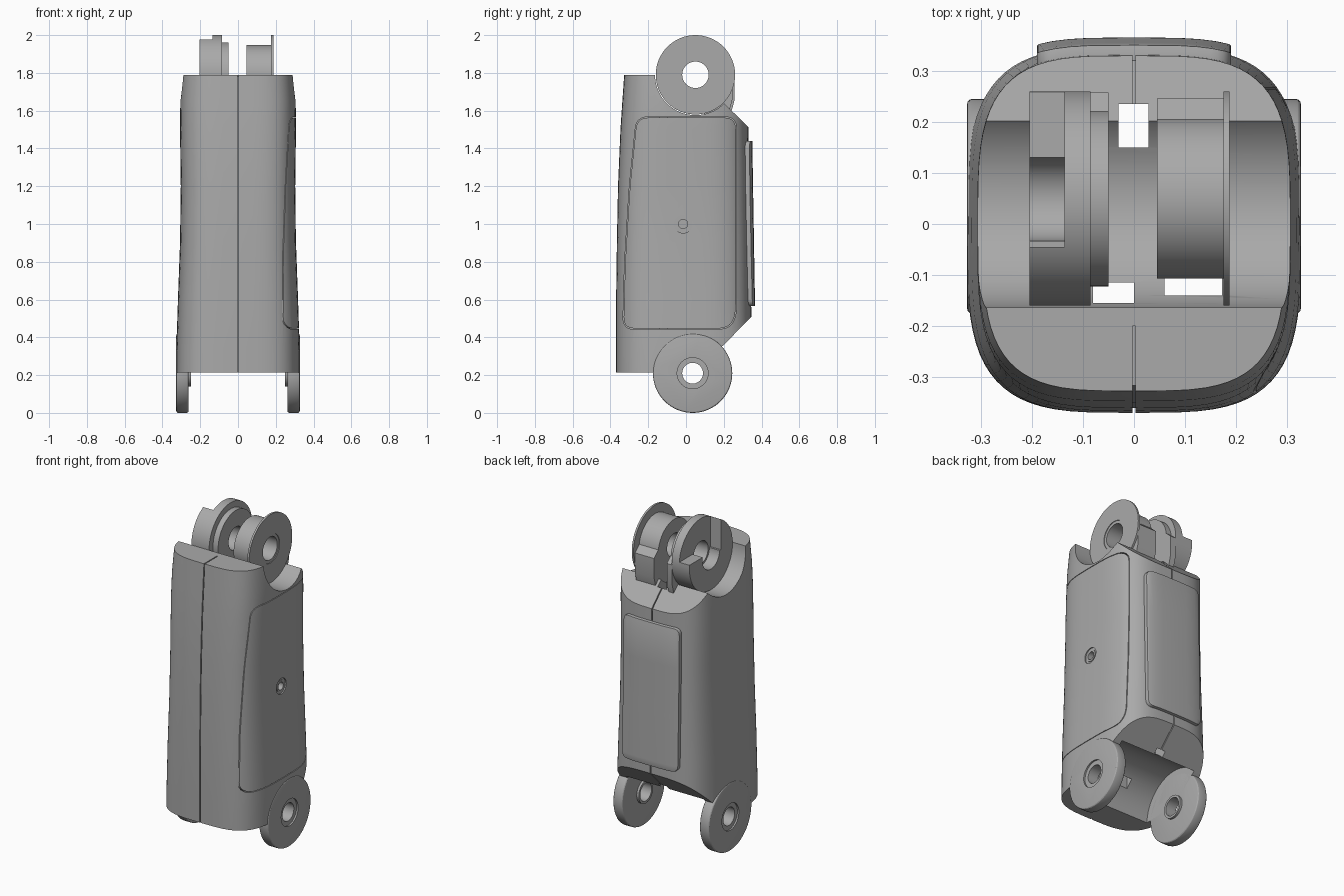
import bpy, bmesh
from math import sin, cos, pi, copysign

if "Cube" in bpy.data.objects:
    bpy.data.objects.remove(bpy.data.objects["Cube"], do_unlink=True)

grey = bpy.data.materials.new("plain grey")
grey.use_nodes = True
colour = (0.4, 0.4, 0.4, 1)
grey.diffuse_color = colour
grey.node_tree.nodes["Principled BSDF"].inputs["Base Color"].default_value = colour

TOP, LOW = (0.05, 1.79), (0.035, 0.21)   # hinge centres in y, z
LUG = 0.21


def make(name, bm):
    bmesh.ops.recalc_face_normals(bm, faces=bm.faces)
    mesh = bpy.data.meshes.new(name)
    bm.to_mesh(mesh)
    bm.free()
    ob = bpy.data.objects.new(name, mesh)
    bpy.context.collection.objects.link(ob)
    mesh.materials.append(grey)
    return ob


def prism(name, pts, a, b, axis="x"):
    """Extrude a yz outline along x, or an xz outline along y."""
    bm = bmesh.new()
    place = (lambda p, d: (d, *p)) if axis == "x" else (lambda p, d: (p[0], d, p[1]))
    ends = [[bm.verts.new(place(p, d)) for p in pts] for d in (a, b)]
    for end in ends:
        bm.faces.new(end)
    for i in range(len(pts)):
        bm.faces.new((ends[0][i - 1], ends[0][i], ends[1][i], ends[1][i - 1]))
    return make(name, bm)


def circle(centre, r, n=64):
    return [(centre[0] + r * cos(2 * pi * i / n), centre[1] + r * sin(2 * pi * i / n))
            for i in range(n)]


def disc(name, centre, r, a, b):
    return prism(name, circle(centre, r), a, b)


def box(name, x, y, z):
    return prism(name, [(y[0], z[0]), (y[1], z[0]), (y[1], z[1]), (y[0], z[1])], *x)


def activate(ob):
    bpy.ops.object.select_all(action="DESELECT")
    ob.select_set(True)
    bpy.context.view_layer.objects.active = ob


def combine(ob, other, op="DIFFERENCE"):
    mod = ob.modifiers.new("combine", "BOOLEAN")
    mod.operation, mod.object, mod.solver = op, other, "EXACT"
    activate(ob)
    bpy.ops.object.modifier_apply(modifier=mod.name)
    bpy.data.objects.remove(other, do_unlink=True)


def bevel(ob, width, segments=3):
    mod = ob.modifiers.new("bevel", "BEVEL")
    mod.width, mod.segments, mod.limit_method = width, segments, "ANGLE"
    mod.angle_limit = 0.9
    activate(ob)
    bpy.ops.object.modifier_apply(modifier=mod.name)


def rounded(corners, r, steps=5):
    """Round every corner of an outline with a quadratic curve."""
    out = []
    for i, p in enumerate(corners):
        ends = []
        for q in (corners[i - 1], corners[(i + 1) % len(corners)]):
            length = ((q[0] - p[0]) ** 2 + (q[1] - p[1]) ** 2) ** 0.5
            k = min(r / length, 0.45)
            ends.append([p[j] + (q[j] - p[j]) * k for j in (0, 1)])
        for s in range(steps + 1):
            t = s / steps
            out.append(tuple((1 - t) ** 2 * ends[0][j] + 2 * t * (1 - t) * p[j]
                             + t * t * ends[1][j] for j in (0, 1)))
    return out


# Body shell: height, half width, front y, back y
SECTIONS = [(0.15, 0.328, -0.37, 0.35), (0.35, 0.326, -0.37, 0.348),
            (0.6, 0.318, -0.37, 0.345), (0.9, 0.307, -0.366, 0.34),
            (1.2, 0.303, -0.36, 0.335), (1.5, 0.307, -0.347, 0.33),
            (1.65, 0.306, -0.337, 0.328), (1.85, 0.292, -0.323, 0.325)]


def shell(name, grow=0.0, n=72, power=3.6):
    bm = bmesh.new()
    rings = []
    for z, w, front, back in SECTIONS:
        mid, half = (front + back) / 2, (back - front) / 2 + grow
        ring = []
        for i in range(n):
            c, s = cos(2 * pi * i / n), sin(2 * pi * i / n)
            ring.append(bm.verts.new((copysign(abs(c) ** (2 / power), c) * (w + grow),
                                      mid + copysign(abs(s) ** (2 / power), s) * half, z)))
        rings.append(ring)
    for lo, hi in zip(rings, rings[1:]):
        for i in range(n):
            bm.faces.new((lo[i - 1], lo[i], hi[i], hi[i - 1]))
    bm.faces.new(rings[0])
    bm.faces.new(rings[-1])
    return make(name, bm)


body = shell("body")
side = [(-0.5, 0.215), (0.03, 0.215), (0.2, 0.36), (0.5, 0.665),
        (0.5, 1.35), (0.2, 1.64), (0.1, 1.79), (-0.5, 1.79)]
combine(body, prism("side_cutter", side, -0.5, 0.5), "INTERSECT")
# Saddle at the top, well at the bottom, passages between them
combine(body, disc("saddle_cutter", TOP, LUG + 0.004, -0.5, 0.5))
combine(body, disc("well_cutter", LOW, 0.235, -0.262, 0.262))
for x, y in (((-0.08, 0), (-0.155, -0.115)), ((0.06, 0.172), (-0.14, -0.1)),
             ((-0.03, 0.028), (0.15, 0.235))):
    combine(body, box("passage_cutter", x, y, (0.25, 1.75)))
# Seam down the front and back
front_seam = [(-0.5, 0.1), (-0.36, 0.1), (-0.36, 0.6), (-0.35, 1.2), (-0.316, 1.78),
              (-0.2, 1.78), (-0.2, 1.9), (-0.5, 1.9)]
back_seam = [(0.5, 0.64), (0.5, 1.36), (0.19, 1.66), (0.18, 1.645), (0.32, 1.51),
             (0.336, 0.51), (0.19, 0.365), (0.2, 0.345)]
for line in (front_seam, back_seam):
    combine(body, prism("seam_cutter", line, -0.003, 0.003))
# Side panel outline and its screw recess
outline = [(-0.335, 0.443), (-0.325, 0.8), (-0.3, 1.2), (-0.262, 1.567),
           (0.267, 1.567), (0.267, 0.51), (0.225, 0.443)]
groove = prism("groove_cutter", rounded(outline, 0.06), 0.17, 0.5)
inner = [(y * 0.988 - 0.0004, 1.005 + (z - 1.005) * 0.993) for y, z in outline]
combine(groove, prism("panel_core", rounded(inner, 0.06), 0.1, 0.6))
combine(body, groove)
screw = (-0.015, 1.0)
combine(body, disc("screw_cutter", screw, 0.048, 0.298, 0.5))
combine(body, disc("screw_cutter", screw, 0.024, 0.25, 0.5))
screw_ring = disc("screw_ring", screw, 0.036, 0.29, 0.302)
combine(screw_ring, disc("screw_hole", screw, 0.024, 0.2, 0.4))

# Raised plate on the back
plate = shell("back_plate", 0.02)
rect = [(-0.19, 0.565), (0.19, 0.565), (0.19, 1.44), (-0.19, 1.44)]
combine(plate, prism("plate_cutter", rounded(rect, 0.04), 0.3, 0.5, "y"), "INTERSECT")
bevel(plate, 0.005, 2)

# Lower hinge lugs, one on each side
for name, s in (("left", 1), ("right", -1)):
    lug = disc(name + "_lower_lug", LOW, LUG, s * 0.262, s * 0.327)
    bevel(lug, 0.01)
    combine(lug, disc("boss", LOW, 0.07, s * 0.248, s * 0.27), "UNION")
    combine(lug, disc("hole_cutter", LOW, 0.055, -0.5, 0.5))
    combine(lug, disc("recess_cutter", LOW, 0.082, s * 0.317, s * 0.5))
    combine(body, disc("hole_cutter", LOW, 0.082, s * 0.262, s * 0.5))

# Upper left lug: hub with a thin outer flange
hub = disc("upper_left_hub", TOP, 0.157, 0.045, 0.176)
heel = [(0.06, 1.62), (0.1, 1.58), (0.23, 1.6), (0.246, 1.66), (0.246, 1.78), (0.19, 1.83)]
combine(hub, prism("heel", heel, 0.045, 0.176), "UNION")
flange = disc("upper_left_flange", TOP, LUG, 0.175, 0.187)
combine(flange, disc("recess_cutter", TOP, 0.088, 0.183, 0.3))

# Upper right lug: inner ring, full disc and an open hook
ring = disc("upper_right_ring", TOP, 0.172, -0.086, -0.05)
combine(ring, prism("heel", [(y + 0.012, z) for y, z in heel], -0.086, -0.05), "UNION")
web = disc("upper_right_disc", TOP, LUG, -0.136, -0.085)
for part in (hub, flange, ring, web):
    combine(part, disc("hole_cutter", TOP, 0.07, -0.5, 0.5))
hook = disc("upper_right_hook", TOP, LUG, -0.205, -0.135)
combine(hook, disc("hole_cutter", TOP, 0.083, -0.5, 0.5))
combine(hook, box("slot_cutter", (-0.5, 0.5), (TOP[0] - 0.095, TOP[0] + 0.07), (1.79, 2.2)))
combine(hook, box("arm_cutter", (-0.5, 0.5), (TOP[0], 0.5), (1.81, 2.2)))

for ob in list(bpy.context.scene.objects):
    if ob.type == "MESH" and ob.data.materials and ob.data.materials[0] == grey:
        activate(ob)
        bpy.ops.object.shade_smooth_by_angle(angle=0.5)
